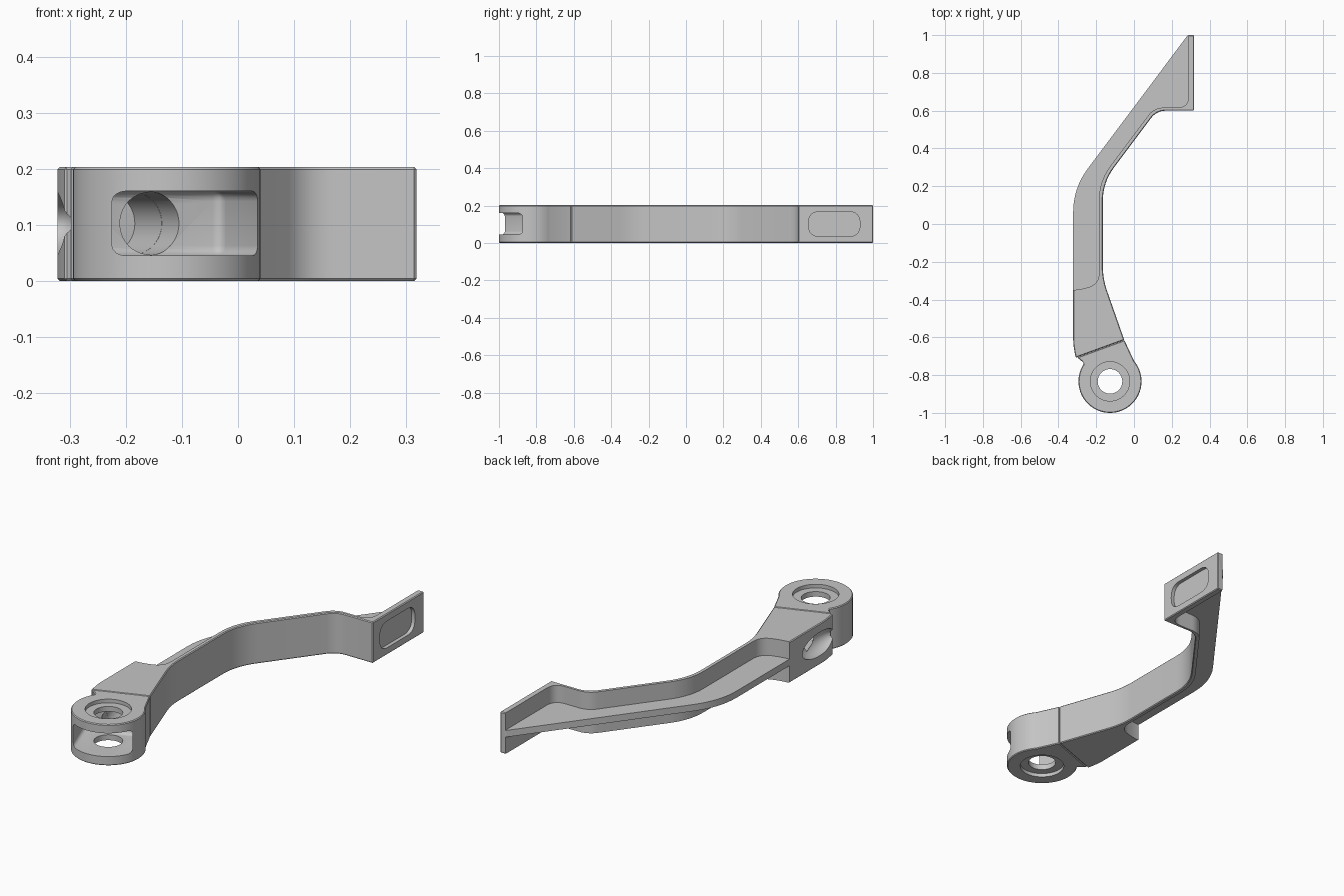
import bpy, bmesh, math
from mathutils import Vector, Matrix

cube = bpy.data.objects.get("Cube")
if cube:
    bpy.data.objects.remove(cube, do_unlink=True)

TONE = (0.56, 0.56, 0.56, 1)
grey = bpy.data.materials.new("cast_grey")
grey.use_nodes = True
grey.diffuse_color = TONE
grey.node_tree.nodes["Principled BSDF"].inputs["Base Color"].default_value = TONE

H = 0.203
# Frame of the fork: tilted 20 degrees about the eye centre
FORK = Matrix.Translation((-0.127, -0.833, 0)) @ Matrix.Rotation(math.radians(20), 4, 'Z')


def rounded(corners, steps=8):
    """Outline from (x, y, rounding length) corners."""
    out = []
    for i, (x, y, r) in enumerate(corners):
        p = Vector((x, y))
        if r == 0:
            out.append(p)
            continue
        a = p + (Vector(corners[i - 1][:2]) - p).normalized() * r
        b = p + (Vector(corners[(i + 1) % len(corners)][:2]) - p).normalized() * r
        for k in range(steps + 1):
            t = k / steps
            out.append(a * (1 - t) ** 2 + p * 2 * t * (1 - t) + b * t * t)
    return out


def circle(r, n=64):
    return [(r * math.cos(2 * math.pi * k / n), r * math.sin(2 * math.pi * k / n)) for k in range(n)]


def volume(mesh):
    bm = bmesh.new()
    bm.from_mesh(mesh)
    result = bm.calc_volume(signed=True)
    bm.free()
    return result


def make(name, bm, matrix):
    """Turn a closed bmesh into an object with outward faces."""
    bm.transform(matrix)
    if bm.calc_volume(signed=True) < 0:
        bmesh.ops.reverse_faces(bm, faces=bm.faces[:])
    mesh = bpy.data.meshes.new(name)
    bm.to_mesh(mesh)
    bm.free()
    mesh.materials.append(grey)
    ob = bpy.data.objects.new(name, mesh)
    bpy.context.collection.objects.link(ob)
    return ob


def prism(name, outline, z0, z1, matrix=Matrix()):
    bm = bmesh.new()
    low = [bm.verts.new((p[0], p[1], z0)) for p in outline]
    high = [bm.verts.new((p[0], p[1], z1)) for p in outline]
    bm.faces.new(low[::-1])
    bm.faces.new(high)
    for i in range(len(low)):
        bm.faces.new((low[i - 1], low[i], high[i], high[i - 1]))
    return make(name, bm, matrix)


def ball(name, matrix):
    bm = bmesh.new()
    bmesh.ops.create_uvsphere(bm, u_segments=40, v_segments=24, radius=1)
    return make(name, bm, matrix)


def apply(ob, mod):
    bpy.context.view_layer.update()
    with bpy.context.temp_override(object=ob, active_object=ob):
        bpy.ops.object.modifier_apply(modifier=mod.name)


def bevel(ob, width, segments=1):
    mod = ob.modifiers.new("edge", 'BEVEL')
    mod.width, mod.segments = width, segments
    mod.limit_method, mod.angle_limit = 'ANGLE', math.radians(50)
    apply(ob, mod)


def cut(ob, cutters):
    """Subtract each cutter, trying the next solver if one loses the body."""
    for cutter in cutters:
        before = ob.data.copy()
        full = volume(before)
        for solver in ('EXACT', 'MANIFOLD', 'FLOAT'):
            mod = ob.modifiers.new("cut", 'BOOLEAN')
            mod.operation, mod.solver, mod.object = 'DIFFERENCE', solver, cutter
            apply(ob, mod)
            if 0.3 * full < volume(ob.data) < full * 0.99999:
                break
            ob.data = before.copy()
    ob.data.name = ob.name


def smooth(ob):
    bpy.ops.object.select_all(action='DESELECT')
    ob.select_set(True)
    bpy.context.view_layer.objects.active = ob
    bpy.ops.object.shade_smooth_by_angle(angle=math.radians(30))


# Bent arm with foot plate
joint = [FORK @ Vector((x, 0.18, 0)) for x in (-0.128, 0.146)]
arm = prism("bent_arm", rounded([
    (joint[0].x, joint[0].y, 0), (joint[1].x, joint[1].y, 0),
    (-0.165, -0.29, 0.07), (-0.165, 0.22, 0.1), (0.12, 0.6, 0.05),
    (0.318, 0.6, 0), (0.318, 1, 0), (0.285, 1, 0),
    (-0.322, 0.19, 0.13), (-0.322, -0.64, 0.04)]), 0, H)
bevel(arm, 0.004)

# Fork head: round eye running into a short neck
arc = [math.radians(125 + 255 * k / 56) for k in range(57)]
head = prism("fork_head", [(0.146, 0.179), (-0.12, 0.179)] +
             [(0.167 * math.cos(a), 0.167 * math.sin(a)) for a in arc], 0, H, FORK)
bevel(head, 0.004)

# Pockets above and below the central web
pocket = rounded([
    (-0.5, -0.35, 0), (-0.3, -0.35, 0.04), (-0.185, -0.32, 0.06), (-0.185, 0.227, 0.1),
    (0.107, 0.616, 0.05), (0.289, 0.616, 0.06), (0.289, 1.2, 0), (-0.5, 1.2, 0)])
pockets = [prism("upper_pocket", pocket, 0.118, 0.4),
           prism("lower_pocket", pocket, -0.2, 0.085)]

# Blind slot in the foot plate
slot = rounded([(y, z, 0.06) for y, z in
                ((0.655, 0.035), (0.93, 0.035), (0.93, 0.167), (0.655, 0.167))])
to_side = Matrix(((0, 0, 1, 0), (1, 0, 0, 0), (0, 1, 0, 0), (0, 0, 0, 1)))
foot_slot = prism("foot_slot", slot, 0.3, 0.4, to_side)

# Eye hole, counterbores and fork opening
eye = [prism("eye_hole", circle(0.065), -0.1, 0.4, FORK),
       prism("upper_counterbore", circle(0.104), H - 0.018, 0.4, FORK),
       prism("lower_counterbore", circle(0.104), -0.1, 0.018, FORK)]
opening = prism("fork_opening", [(-0.138, -0.4), (0.138, -0.4), (0.138, 0.09), (-0.138, 0.09)],
                0.045, 0.16, FORK)
bevel(opening, 0.018, 4)

# Round bore running from the fork into the arm, and the scoop on its side
bore = prism("bore", circle(0.056, 40), 0.05, 0.32,
             FORK @ Matrix.Translation((0, 0, 0.1025)) @ Matrix.Rotation(-math.pi / 2, 4, 'X'))
scoop = ball("side_scoop", Matrix.Translation((-0.325, -0.585, 0.1025))
             @ Matrix.Diagonal((0.062, 0.135, 0.058, 1)))

cut(arm, pockets + [foot_slot, bore, scoop])
cut(head, eye + [opening, bore, scoop])
for cutter in pockets + eye + [foot_slot, opening, bore, scoop]:
    bpy.data.objects.remove(cutter, do_unlink=True)
smooth(arm)
smooth(head)
